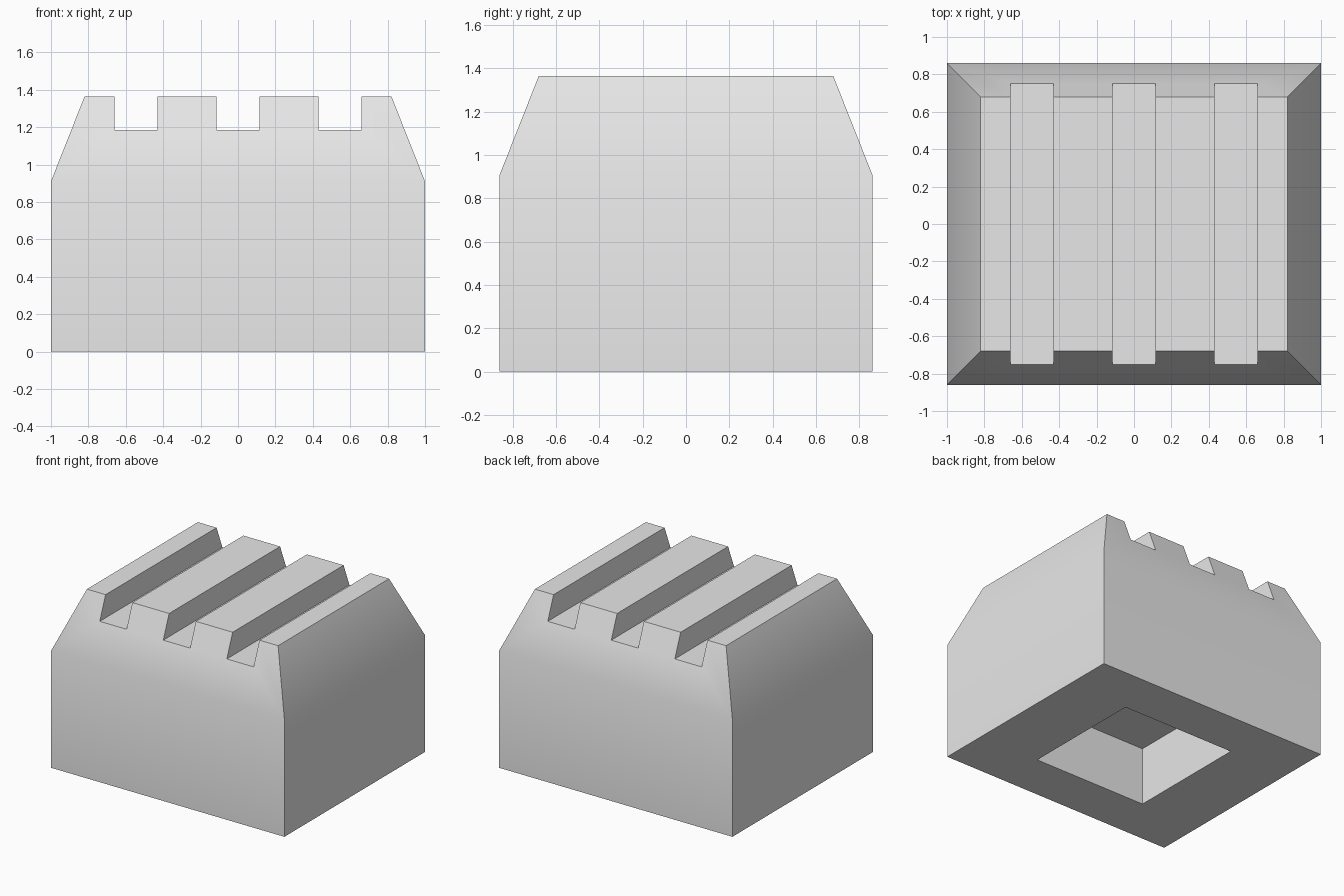
import bpy
import bmesh
from math import radians

cube = bpy.data.objects.get("Cube")
if cube:
    bpy.data.objects.remove(cube, do_unlink=True)

HALF_X, HALF_Y = 1.0, 0.86
SHOULDER_Z, TOP_Z = 0.91, 1.365
INSET = 0.18
GROOVE_Z = 1.185
GROOVE_WIDTH = 0.23
SOCKET_HALF, SOCKET_DEPTH = 0.485, 0.45

grey = bpy.data.materials.new("light_grey")
grey.use_nodes = True
colour = (0.8, 0.8, 0.8, 1.0)
grey.diffuse_color = colour
grey.node_tree.nodes["Principled BSDF"].inputs["Base Color"].default_value = colour


def stacked_block(name, levels, centre_x=0.0):
    """Closed block through rectangles given as (half x, half y, z)."""
    bm = bmesh.new()
    rings = [[bm.verts.new((centre_x + sx * hx, sy * hy, z))
              for sx, sy in ((-1, -1), (1, -1), (1, 1), (-1, 1))]
             for hx, hy, z in levels]
    bm.faces.new(rings[0][::-1])
    bm.faces.new(rings[-1])
    for low, high in zip(rings, rings[1:]):
        for i in range(4):
            j = (i + 1) % 4
            bm.faces.new((low[i], low[j], high[j], high[i]))
    mesh = bpy.data.meshes.new(name)
    bm.to_mesh(mesh)
    bm.free()
    mesh.materials.append(grey)
    obj = bpy.data.objects.new(name, mesh)
    bpy.context.collection.objects.link(obj)
    return obj


def carve(target, cutter):
    """Subtract the cutter for good, then discard it."""
    cutter.hide_render = True
    bpy.context.view_layer.objects.active = target
    mod = target.modifiers.new(cutter.name, "BOOLEAN")
    mod.operation = "DIFFERENCE"
    mod.solver = "EXACT"
    mod.object = cutter
    bpy.ops.object.modifier_apply(modifier=mod.name)
    bpy.data.objects.remove(cutter, do_unlink=True)


# Block with straight walls and a tapered upper part
body = stacked_block("grooved_block", [
    (HALF_X, HALF_Y, 0),
    (HALF_X, HALF_Y, SHOULDER_Z),
    (HALF_X - INSET, HALF_Y - INSET, TOP_Z)])

# Three grooves running front to back across the top
for x in (-0.545, 0, 0.545):
    carve(body, stacked_block("groove_cutter", [
        (GROOVE_WIDTH / 2, 1.2, GROOVE_Z),
        (GROOVE_WIDTH / 2, 1.2, TOP_Z + 0.2)], x))

# Square socket in the underside
carve(body, stacked_block("socket_cutter", [
    (SOCKET_HALF, SOCKET_HALF, -0.2),
    (SOCKET_HALF, SOCKET_HALF, SOCKET_DEPTH)]))

# Soft shoulder, crisp edges elsewhere
bpy.ops.object.select_all(action="DESELECT")
body.select_set(True)
bpy.context.view_layer.objects.active = body
bpy.ops.object.shade_smooth_by_angle(angle=radians(30))
